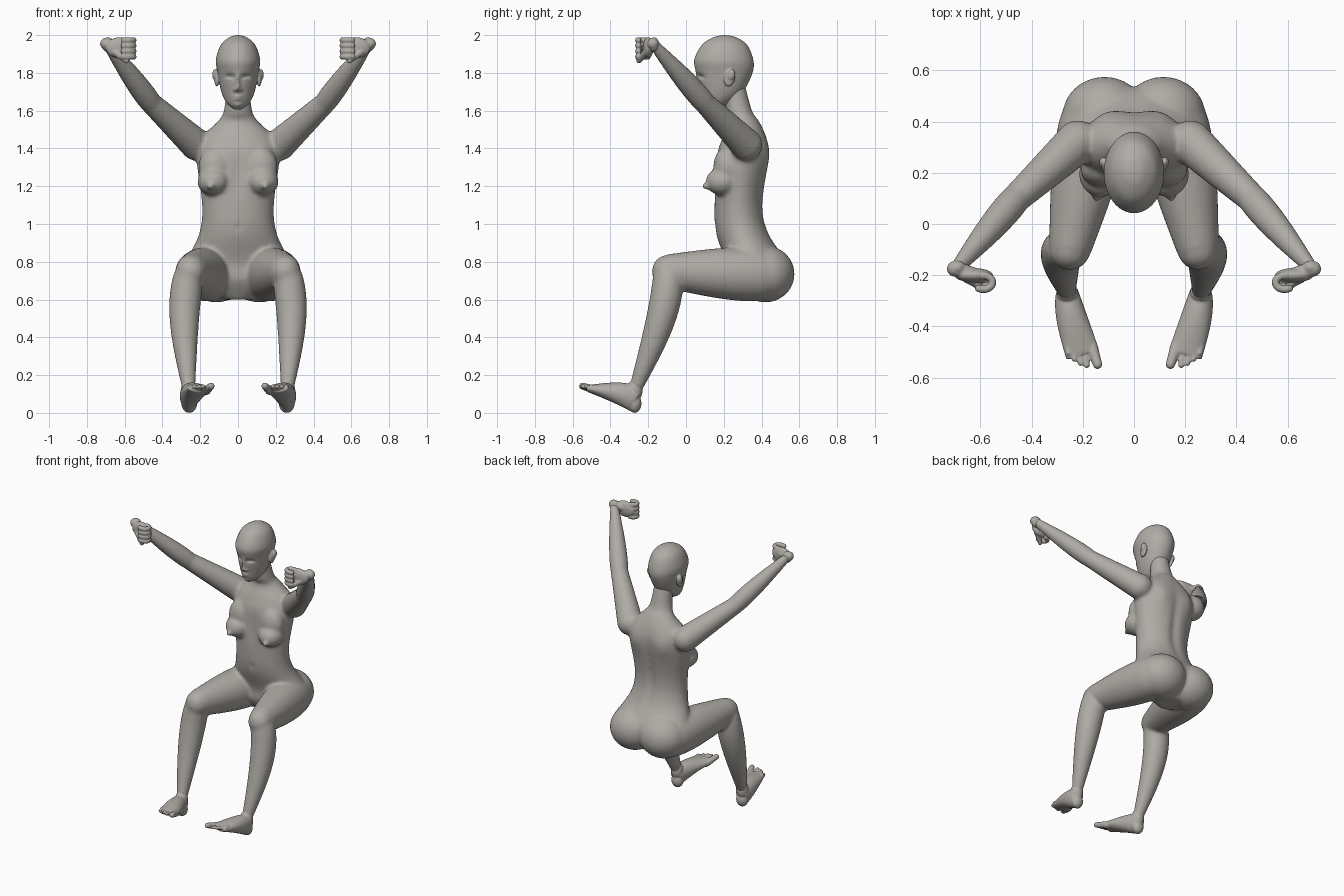
import bpy, bmesh, math
from mathutils import Vector, Matrix

cube = bpy.data.objects.get("Cube")
if cube:
    bpy.data.objects.remove(cube, do_unlink=True)

COLOR = (0.43, 0.41, 0.38, 1)
skin = bpy.data.materials.new("warm grey")
skin.use_nodes = True
skin.diffuse_color = COLOR
shader = next(node for node in skin.node_tree.nodes if node.type == "BSDF_PRINCIPLED")
shader.inputs["Base Color"].default_value = COLOR
shader.inputs["Roughness"].default_value = 0.7

RIGHT, BACK, UP = Vector((1, 0, 0)), Vector((0, 1, 0)), Vector((0, 0, 1))


def smooth_rows(rows, steps):
    """Smooth curve through rows of numbers."""
    last = len(rows) - 1
    curve = []
    for index in range(last):
        nearby = [rows[max(0, min(last, index + shift))] for shift in (-1, 0, 1, 2)]
        for step in range(steps):
            t = step / steps
            curve.append([b + t / 2 * (c - a + t * (2*a - 5*b + 4*c - d + t * (3*(b - c) + d - a)))
                          for a, b, c, d in zip(*nearby)])
    return curve + [list(rows[-1])]


def loft(bm, centers, sizes, reference=None, sides=32):
    """Skin elliptical rings along a path; without a reference the rings lie level."""
    rings = []
    last = len(centers) - 1
    for index, (center, size) in enumerate(zip(centers, sizes)):
        across, through = RIGHT, BACK
        if reference:
            along = (centers[min(index + 1, last)] - centers[max(index - 1, 0)]).normalized()
            across = (reference - along * reference.dot(along)).normalized()
            through = along.cross(across)
        ring = []
        for side in range(sides):
            angle = math.tau * side / sides
            ring.append(bm.verts.new(center + across * math.cos(angle) * size[0]
                                     + through * math.sin(angle) * size[1]))
        rings.append(ring)
    for low, high in zip(rings, rings[1:]):
        for side in range(sides):
            following = (side + 1) % sides
            bm.faces.new((low[side], low[following], high[following], high[side]))
    bm.faces.new(rings[0])
    bm.faces.new(rings[-1])
    return [vert for ring in rings for vert in ring]


def level_loft(bm, rows, steps, sides):
    """Upright form from rows of height, centre y, half width and half depth."""
    rows = smooth_rows(rows, steps)
    centers = [Vector((0, y, z)) for z, y, width, depth in rows]
    return loft(bm, centers, [row[2:] for row in rows], sides=sides)


def ball(bm, center, radii, tilt=0):
    matrix = Matrix.Translation(center) @ Matrix.Rotation(tilt, 4, "X") @ Matrix.Diagonal((*radii, 1))
    bmesh.ops.create_uvsphere(bm, u_segments=32, v_segments=20, radius=1, matrix=matrix)


def limb(bm, start, end, width, depth=None, bulge=0, bow=(0, 0, 0)):
    """Tapered form between two joints, with a muscle bulge and a bowed axis."""
    start, end, bow = Vector(start), Vector(end), Vector(bow)
    depth = depth or width
    centers, sizes = [], []
    steps = 16
    for step in range(steps + 1):
        t = step / steps
        swell = math.sin(math.pi * t ** 0.7)
        centers.append(start.lerp(end, t) + bow * swell)
        sizes.append([pair[0] + (pair[1] - pair[0]) * t + bulge * swell for pair in (width, depth)])
    loft(bm, centers, sizes, RIGHT)
    if depth is width:
        for joint, radius in zip((start, end), width):
            ball(bm, joint, [radius] * 3)


def dab(verts, middle, marks, facing=1):
    """Push the front (or back) along y by soft marks: x, z, spread in x and z, push."""
    for vert in verts:
        if (vert.co.y - middle) * facing < 0:
            x, z = abs(vert.co.x), vert.co.z
            vert.co.y += sum(push * math.exp(-((x - at_x) / wide) ** 2 - ((z - at_z) / tall) ** 2)
                             for at_x, at_z, wide, tall, push in marks)


def mirror(bm):
    copies = bmesh.ops.duplicate(bm, geom=bm.verts[:] + bm.edges[:] + bm.faces[:])["geom"]
    for item in copies:
        if isinstance(item, bmesh.types.BMVert):
            item.co.x *= -1


def finish(bm, name, voxel, smoothing):
    """Fuse overlapping volumes into one smooth skin."""
    bmesh.ops.recalc_face_normals(bm, faces=bm.faces[:])
    mesh = bpy.data.meshes.new(name)
    bm.to_mesh(mesh)
    bm.free()
    mesh.materials.append(skin)
    part = bpy.data.objects.new(name, mesh)
    bpy.context.collection.objects.link(part)
    fuse = part.modifiers.new("fuse", "REMESH")
    fuse.mode = "VOXEL"
    fuse.voxel_size = voxel
    fuse.use_smooth_shade = True
    soften = part.modifiers.new("soften", "SMOOTH")
    soften.factor = 0.5
    soften.iterations = smoothing


# Joints of the left side
shoulder, elbow, wrist = (.22, .32, 1.42), (.46, .1, 1.64), (.69, -.17, 1.95)
hip, knee, ankle = (.15, .42, .73), (.25, -.1, .75), (.26, -.27, .12)

# Arms and legs
bm = bmesh.new()
limb(bm, shoulder, elbow, (.085, .057))
limb(bm, elbow, wrist, (.057, .028), bulge=.01)
limb(bm, hip, knee, (.13, .083), (.135, .09), bulge=.02)
ball(bm, knee, (.08, .08, .085))
limb(bm, knee, ankle, (.075, .034), bulge=.02, bow=(.03, .035, 0))

# Buttocks and breasts
ball(bm, (.115, .42, .735), (.165, .155, .15))
ball(bm, (.13, .195, 1.225), (.085, .09, .075))
ball(bm, (.12, .215, 1.3), (.09, .07, .11))
ball(bm, (.145, .11, 1.2), (.02, .025, .02))
mirror(bm)

# Torso and neck, with spine, shoulder blades, breastbone and navel
torso = level_loft(bm, [
    (.6, .36, .08, .08), (.7, .37, .25, .15), (.8, .37, .27, .16), (.95, .3, .205, .14),
    (1.1, .28, .19, .13), (1.35, .3, .22, .14), (1.45, .31, .2, .12), (1.54, .31, .11, .08),
    (1.6, .28, .075, .07), (1.75, .25, .06, .06)], steps=8, sides=64)
dab(torso, .3, [(0, 1.15, .03, .25, -.016), (.11, 1.36, .05, .08, .014)], facing=-1)
dab(torso, .3, [(0, 1.27, .03, .12, .012), (0, .98, .012, .012, .014)])
finish(bm, "body", .01, 10)

# Head: ears, then a skull with a sculpted face
bm = bmesh.new()
ball(bm, (.112, .23, 1.775), (.014, .03, .048), -.2)
ball(bm, (.122, .24, 1.79), (.014, .02, .03), -.2)
mirror(bm)
skull = level_loft(bm, [
    (1.607, .14, .02, .03), (1.64, .165, .06, .075), (1.7, .19, .088, .113), (1.8, .203, .108, .149),
    (1.87, .2, .117, .156), (1.95, .204, .09, .118), (1.99, .205, .043, .056), (2, .205, .003, .003)],
    steps=20, sides=128)
eye_socket, eyelid = (.042, 1.777, .024, .017, .019), (.043, 1.767, .017, .009, -.01)
nose_bridge, nose_tip, nostril = (0, 1.755, .011, .035, -.014), (0, 1.718, .013, .016, -.026), (.016, 1.71, .008, .008, -.013)
lips, mouth_line, chin = (0, 1.668, .022, .015, -.013), (0, 1.668, .026, .003, .009), (0, 1.63, .02, .012, -.007)
dab(skull, .2, [eye_socket, eyelid, nose_bridge, nose_tip, nostril, lips, mouth_line, chin])
finish(bm, "head", .0045, 2)

# Hands: bent wrist and palm, curled fingers and thumb
bm = bmesh.new()
ball(bm, wrist, (.034, .028, .038))
limb(bm, (.7, -.175, 1.955), (.58, -.21, 1.93), (.03, .025))
ball(bm, (.625, -.2, 1.933), (.075, .028, .056))
for finger in range(4):
    height = 1.973 - .029 * finger
    curl = [math.radians(degrees) for degrees in range(80, 320, 20)]
    path = [Vector((.588 + .036 * math.cos(a), -.228 + .027 * math.sin(a), height)) for a in curl]
    loft(bm, path, [(.016, .015)] * len(path), UP, sides=16)
    ball(bm, path[-1], [.015] * 3)
limb(bm, (.65, -.21, 1.91), (.59, -.25, 1.863), (.021, .013))
mirror(bm)
finish(bm, "hands", .0045, 2)

# Feet: heel, instep and five toes
bm = bmesh.new()
ball(bm, (.258, -.272, .05), (.042, .036, .05))
ball(bm, ankle, (.042, .04, .06))
limb(bm, (.26, -.265, .07), (.2, -.51, .128), (.042, .067), (.068, .02), bulge=.008, bow=(.008, 0, .012))
limb(bm, (.168, -.47, .118), (.142, -.548, .142), (.024, .018))
for toe in range(4):
    x, tip = .188 + .024 * toe, -.552 + .004 * toe * (toe + 1)
    limb(bm, (x + .006, tip + .07, .12), (x - .004, tip, .14), (.016, .011))
mirror(bm)
finish(bm, "feet", .005, 2)
